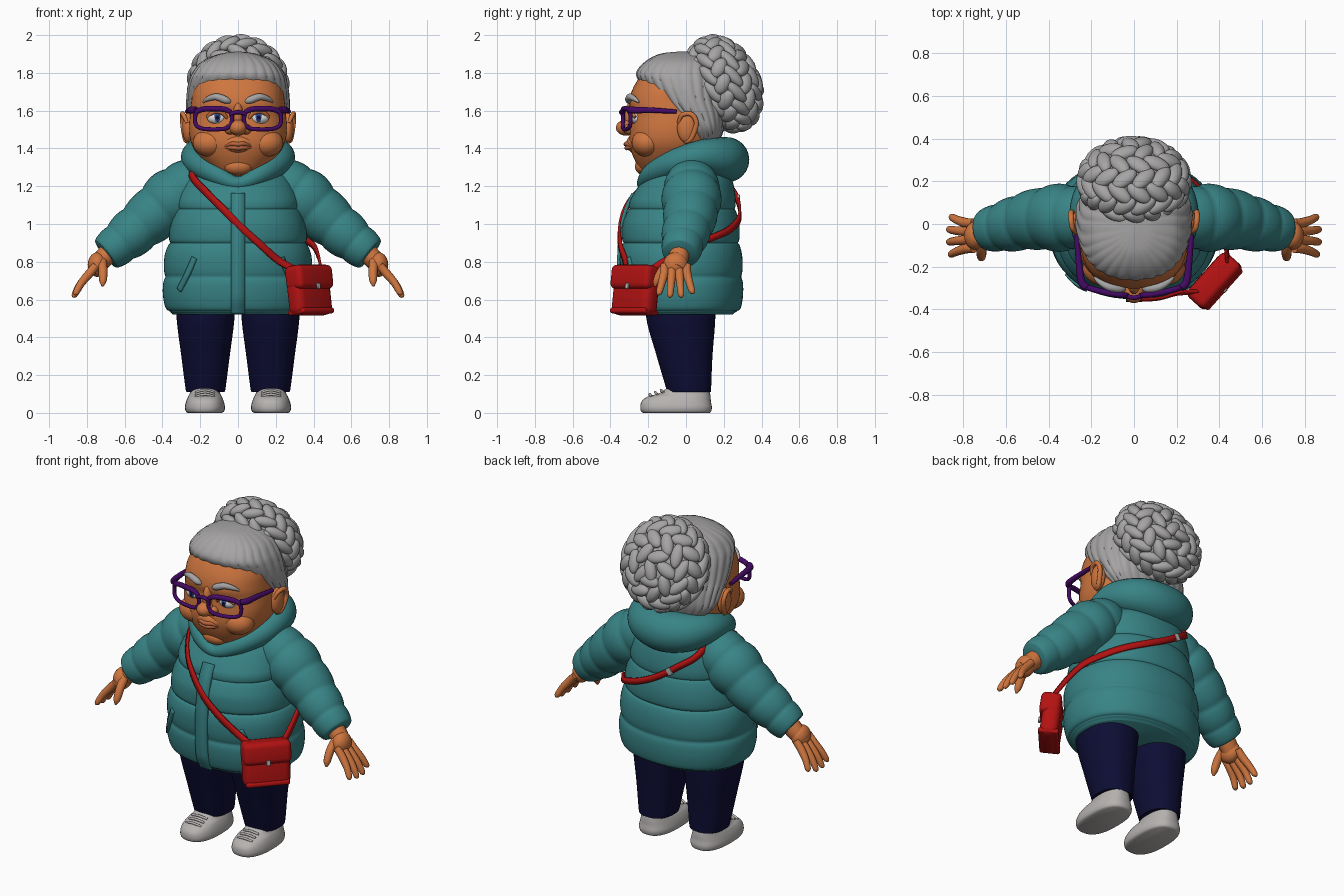
import bpy, bmesh, math
from mathutils import Vector, Matrix

if "Cube" in bpy.data.objects:
    bpy.data.objects.remove(bpy.data.objects["Cube"])

def material(name, *rgb):
    m = bpy.data.materials.new(name)
    m.use_nodes = True
    m.diffuse_color = (*rgb, 1)
    m.node_tree.nodes["Principled BSDF"].inputs["Base Color"].default_value = (*rgb, 1)
    return m

skin = material("warm skin", .62, .18, .05)
lip = material("lip", .5, .13, .045)
teal = material("teal quilt", .04, .23, .24)
grey = material("grey hair", .38, .37, .37)
pale = material("pale shoe", .47, .45, .44)
navy = material("navy cloth", .004, .004, .035)
red = material("red leather", .45, .006, .006)
purple = material("purple frame", .06, .003, .13)
white = material("eye white", .75, .75, .75)
blue = material("iris blue", .03, .07, .25)

def finish(name, bm, mat, mirror=False, angle=50):
    bmesh.ops.recalc_face_normals(bm, faces=bm.faces)
    mesh = bpy.data.meshes.new(name)
    bm.to_mesh(mesh)
    bm.free()
    mesh.materials.append(mat)
    ob = bpy.data.objects.new(name, mesh)
    bpy.context.collection.objects.link(ob)
    bpy.ops.object.select_all(action='DESELECT')
    ob.select_set(True)
    bpy.context.view_layer.objects.active = ob
    bpy.ops.object.shade_smooth_by_angle(angle=math.radians(angle))
    if mirror:
        ob.modifiers.new("Mirror", 'MIRROR').use_mirror_merge = False
    return ob

def spline(pts, steps=6, closed=False):
    """Catmull-Rom resampling of tuples of any length."""
    n, out = len(pts), []
    pick = (lambda i: pts[i % n]) if closed else (lambda i: pts[max(0, min(n - 1, i))])
    for i in range(n if closed else n - 1):
        for k in range(steps):
            t = k / steps
            out.append(tuple(b + t / 2 * (c - a + t * (2*a - 5*b + 4*c - d + t * (3*(b - c) + d - a)))
                             for a, b, c, d in zip(pick(i - 1), pick(i), pick(i + 1), pick(i + 2))))
    return out if closed else out + [tuple(pts[-1])]

def skin_rings(name, mat, rings, mirror=False, closed=False):
    bm = bmesh.new()
    vs = [[bm.verts.new(p) for p in ring] for ring in rings]
    m = len(vs[0])
    for i in range(len(vs) if closed else len(vs) - 1):
        a, b = vs[i], vs[(i + 1) % len(vs)]
        for j in range(m):
            bm.faces.new((a[j], a[(j + 1) % m], b[(j + 1) % m], b[j]))
    if not closed:
        bm.faces.new(vs[0])
        bm.faces.new(vs[-1])
    return finish(name, bm, mat, mirror)

def loft(name, mat, rows, cx=0, power=2.0, sides=48, mod=lambda a, z: 1, mirror=False):
    """Rows hold height, half width, front y, back y."""
    rings = []
    for z, rx, yf, yb in spline(rows):
        ring = []
        for j in range(sides):
            a = math.tau * j / sides
            c, s = math.cos(a), math.sin(a)
            k = mod(a, z)
            ring.append((cx + k * rx * math.copysign(abs(c) ** (2 / power), c),
                         (yf + yb) / 2 + k * (yb - yf) / 2 * math.copysign(abs(s) ** (2 / power), s), z))
        rings.append(ring)
    return skin_rings(name, mat, rings, mirror)

def tube(name, mat, path, ref=(0, 1, 0), sides=14, steps=6, puffs=0, mirror=False, closed=False):
    """Path holds x, y, z, radius."""
    pts = spline(path, steps, closed)
    n, rings = len(pts), []
    for i, p in enumerate(pts):
        nxt = pts[(i + 1) % n] if closed else pts[min(i + 1, n - 1)]
        prv = pts[i - 1] if closed else pts[max(i - 1, 0)]
        t = (Vector(nxt[:3]) - Vector(prv[:3])).normalized()
        u = t.cross(Vector(ref)).normalized()
        v = t.cross(u)
        r = p[3] * (.9 + .1 * abs(math.sin(math.pi * puffs * i / (n - 1))) ** .5 if puffs else 1)
        rings.append([Vector(p[:3]) + r * (u * math.cos(a) + v * math.sin(a))
                      for a in (math.tau * j / sides for j in range(sides))])
    return skin_rings(name, mat, rings, mirror, closed)

def ball(name, mat, centre, size, mirror=False):
    bm = bmesh.new()
    bmesh.ops.create_uvsphere(bm, u_segments=28, v_segments=18, radius=1,
                              matrix=Matrix.Translation(centre) @ Matrix.Diagonal((*size, 1)))
    return finish(name, bm, mat, mirror)

def box(name, mat, place, centre, size, bevel):
    bm = bmesh.new()
    bmesh.ops.create_cube(bm, size=1, matrix=Matrix.Translation(centre) @ Matrix.Diagonal((*size, 1)))
    bmesh.ops.bevel(bm, geom=bm.edges[:], offset=bevel, segments=4, profile=.5, affect='EDGES')
    bm.transform(place)
    return finish(name, bm, mat)

# Quilted coat body
coat = [(.52, .35, -.29, .25), (.55, .39, -.33, .295), (.7, .4, -.35, .305), (.85, .385, -.35, .295),
        (1.0, .355, -.335, .28), (1.12, .33, -.3, .265), (1.22, .295, -.24, .25),
        (1.3, .25, -.19, .23), (1.38, .17, -.12, .18)]
fine = spline([r for row in zip(coat, coat[1:]) for r in (row[0], tuple((a + b) / 2 for a, b in zip(*row)))] + [coat[-1]])
POWER = 2.2
loft("coat_body", teal, fine[::4] + [fine[-1]], power=POWER, sides=64,
     mod=lambda a, z: .95 + .055 * abs(math.sin(math.pi * (z - .54) / .18)) ** .5)

def on_coat(x, z, side, lift=.008):
    """Point on the coat at x and z; side -1 is front, 1 is back."""
    _, rx, yf, yb = min(fine, key=lambda r: abs(r[0] - z))
    depth = max(0, 1 - abs(x / rx) ** POWER) ** (1 / POWER)
    return (x, (yf + yb) / 2 + side * ((yb - yf) / 2 * depth + lift), z)

def ribbon(name, mat, pts, width, thick, mirror=False):
    bm, pairs = bmesh.new(), []
    pts = [Vector(p) for p in spline(pts)]
    for i, p in enumerate(pts):
        t = pts[min(i + 1, len(pts) - 1)] - pts[max(i - 1, 0)]
        out = p - Vector((0, 0, min(p.z, 1.15)))
        w = t.cross(out).normalized() * width / 2
        pairs.append((bm.verts.new(p - w), bm.verts.new(p + w)))
    for a, b in zip(pairs, pairs[1:]):
        bm.faces.new((a[0], a[1], b[1], b[0]))
    ob = finish(name, bm, mat, mirror)
    s = ob.modifiers.new("Solidify", 'SOLIDIFY')
    s.thickness, s.offset = thick, 0
    return ob

ribbon("zip_placket", teal, [on_coat(0, .53 + .07 * i, -1, .004) for i in range(10)], .075, .02)
ribbon("pocket_welt", teal, [on_coat(x, z, -1, .004) for x, z in ((.31, .65), (.27, .73), (.23, .82))], .03, .016, True)

# Sleeves and hood collar
tube("sleeve", teal, [(.2, .03, 1.24, .13), (.33, .03, 1.15, .16), (.47, .02, 1.03, .142),
                      (.6, -.01, .92, .122), (.7, -.03, .84, .098)], sides=32, steps=14, puffs=5, mirror=True)
half = [(.12, -.18, 1.265, .055), (.21, -.06, 1.325, .07), (.215, .08, 1.36, .085), (.13, .185, 1.35, .11)]
tube("hood_collar", teal, [(0, -.225, 1.215, .035)] + half + [(0, .215, 1.34, .12)]
     + [(-x, y, z, r) for x, y, z, r in reversed(half)], ref=(0, 0, 1), sides=24, closed=True)

# Hands
ball("palm", skin, (.745, -.055, .785), (.05, .065, .065), True)
tube("wrist", skin, [(.66, -.03, .87, .055), (.72, -.04, .81, .052), (.76, -.055, .76, .045)], mirror=True)
for i, reach in enumerate((.9, 1, 1, .85)):
    y = -.115 + .04 * i
    spread = (y + .055) * .45
    tube("finger_%d" % (i + 1), skin, [(.75, y, .78, .021), (.785, y, .74, .023),
         (.785 + .05 * reach, y + spread / 2, .74 - .06 * reach, .02),
         (.785 + .08 * reach, y + spread, .74 - .115 * reach, .016),
         (.785 + .085 * reach, y + spread, .74 - .13 * reach, .004)], mirror=True)
tube("thumb", skin, [(.72, -.08, .8, .026), (.715, -.125, .755, .024), (.715, -.155, .7, .02),
                     (.718, -.165, .67, .005)], mirror=True)

# Trousers and shoes
loft("trouser_leg", navy, [(.115, .1, -.1, .13), (.13, .106, -.105, .133), (.3, .128, -.155, .14),
                           (.5, .153, -.21, .155), (.62, .15, -.2, .15)], cx=.172, power=2.3, mirror=True)
loft("shoe", pale, [(0, .09, -.225, .125), (.008, .101, -.237, .133), (.03, .106, -.242, .137), (.06, .1, -.235, .132),
                    (.085, .09, -.205, .13), (.105, .08, -.14, .127), (.14, .075, -.09, .12)],
     cx=.175, power=2.5, mirror=True)
for i in range(3):
    y, z = -.18 + .03 * i, .098 + .011 * i
    tube("shoe_lace_%d" % (i + 1), pale, [(.125, y, z - .012, .007), (.175, y - .012, z, .007), (.225, y, z - .012, .007)], mirror=True)

# Head and face
loft("head", skin, [(1.24, .05, -.19, -.05), (1.265, .11, -.225, .03), (1.31, .165, -.257, .09), (1.37, .215, -.285, .13),
                    (1.43, .248, -.3, .15), (1.5, .26, -.298, .16), (1.58, .254, -.292, .17), (1.64, .248, -.302, .17),
                    (1.72, .235, -.28, .17), (1.8, .19, -.225, .14), (1.86, .08, -.13, .07)], power=2.4)
ball("nose_tip", skin, (0, -.318, 1.51), (.047, .053, .042))
ball("nose_bridge", skin, (0, -.288, 1.57), (.028, .04, .075))
ball("nostril", skin, (.042, -.298, 1.502), (.03, .036, .028), True)
ball("cheek", skin, (.145, -.205, 1.43), (.095, .083, .075), True)
ball("chin", skin, (0, -.225, 1.305), (.075, .045, .045))
ball("muzzle", skin, (0, -.255, 1.425), (.09, .062, .055))
for name, z, y in (("upper_lip", 1.424, -.318), ("lower_lip", 1.404, -.314)):
    tube(name, lip, [(-.075, -.283, 1.407, .004), (-.035, y + .008, z, .011), (0, y, z - .002, .012),
                     (.035, y + .008, z, .011), (.075, -.283, 1.407, .004)])
ball("eyeball", white, (.112, -.262, 1.562), (.052, .036, .034), True)
ball("iris", blue, (.11, -.285, 1.564), (.023, .015, .025), True)
ball("pupil", navy, (.11, -.293, 1.564), (.012, .01, .013), True)
tube("eyelid", skin, [(.058, -.283, 1.56, .008), (.085, -.298, 1.59, .012), (.125, -.294, 1.595, .012),
                      (.165, -.268, 1.565, .008)], mirror=True)
tube("eyebrow", grey, [(.04, -.3, 1.645, .008), (.065, -.303, 1.656, .019), (.115, -.296, 1.673, .018),
                       (.16, -.272, 1.662, .013), (.185, -.25, 1.645, .005)], mirror=True)
ball("ear", skin, (.265, .005, 1.51), (.03, .052, .08), True)
tube("ear_rim", skin, [(.27, -.04, 1.535, .009), (.288, -.02, 1.577, .012), (.295, .03, 1.58, .013),
                       (.293, .055, 1.53, .013), (.278, .025, 1.45, .014), (.265, -.01, 1.435, .008)], ref=(1, 0, 0), mirror=True)

# Glasses
rim = []
for i in range(16):
    c, s = math.cos(math.tau * i / 16), math.sin(math.tau * i / 16)
    x = .13 + .098 * math.copysign(abs(c) ** .65, c)
    rim.append((x, -.335 + .8 * x * x, 1.556 + .055 * math.copysign(abs(s) ** .65, s), .011 + .004 * max(s, 0)))
tube("glasses_rim", purple, rim, steps=3, sides=10, mirror=True, closed=True)
tube("glasses_bridge", purple, [(-.045, -.335, 1.58, .011), (0, -.345, 1.592, .011), (.045, -.335, 1.58, .011)])
tube("glasses_temple", purple, [(.222, -.298, 1.605, .017), (.246, -.27, 1.603, .018), (.258, -.18, 1.602, .015),
                                (.27, -.05, 1.595, .011)], ref=(0, 0, 1), mirror=True)

# Swept back hair
loft("swept_hair", grey, [(1.42, .18, .04, .17), (1.5, .252, -.02, .2), (1.58, .27, -.1, .21), (1.66, .272, -.175, .2),
                          (1.74, .262, -.237, .2), (1.8, .24, -.262, .19), (1.86, .19, -.215, .16),
                          (1.9, .1, -.14, .1), (1.912, .02, -.05, .01)], power=2.3, sides=160,
     mod=lambda a, z: .975 + .035 * abs(math.sin(a * 13 + math.sin(z * 9))) ** .6)

# Braided bun: woven lobes in alternating slants over a core
bm = bmesh.new()
core = Vector((.243, .178, .234))
bmesh.ops.create_icosphere(bm, subdivisions=4, radius=1, matrix=Matrix.Diagonal((*(core * .97), 1)))
for ring in range(8):
    theta = math.radians(8 + 21 * ring)
    count = max(3, round(17 * math.sin(theta)))
    for j in range(count):
        phi = math.tau * (j + .5 * (ring % 2)) / count
        d = Vector((math.sin(theta) * math.cos(phi), math.cos(theta), math.sin(theta) * math.sin(phi)))
        normal = Vector([a / b for a, b in zip(d, core)]).normalized()
        around = Vector((-math.sin(phi), 0, math.cos(phi)))
        around = (around - normal * around.dot(normal)).normalized()
        slant = math.radians(38 if ring % 2 else -38)
        along = Matrix.Rotation(slant, 3, normal) @ around
        frame = Matrix((along * .066, normal.cross(along) * .035, normal * .03)).transposed().to_4x4()
        spot = Vector([a * b for a, b in zip(d, core)])
        bmesh.ops.create_icosphere(bm, subdivisions=3, radius=1, matrix=Matrix.Translation(spot) @ frame)
for v in bm.verts:
    v.co = (v.co.x, v.co.y + .2 - .22 * v.co.z, v.co.z + 1.742)
finish("braided_bun", bm, grey)

# Shoulder bag with flap, clasp and strap
place = (Matrix.Translation((.375, -.265, .65)) @ Matrix.Rotation(math.radians(48), 4, 'Z')
         @ Matrix.Rotation(math.radians(-8), 4, 'X'))
box("bag_body", red, place, (0, 0, -.01), (.27, .105, .25), .04)
box("bag_flap", red, place, (0, -.012, .065), (.276, .118, .13), .03)
box("bag_base_trim", red, place, (0, 0, -.115), (.25, .116, .03), .012)
box("bag_clasp", pale, place, (0, -.072, .012), (.022, .012, .03), .004)
front = [(-.245, 1.26), (-.17, 1.17), (-.08, 1.08), (.02, .98), (.12, .89), (.21, .81)]
back = [(-.22, 1.24), (-.12, 1.16), (0, 1.08), (.12, 1.02), (.24, .97), (.32, .935)]
strap = ([(.3, -.32, .76)] + [on_coat(x, z, -1, .014) for x, z in reversed(front)] + [(-.235, .02, 1.36)]
         + [on_coat(x, z, 1, .014) for x, z in back] + [(.395, .04, .89), (.425, -.07, .83), (.44, -.18, .76)])
ribbon("bag_strap", red, strap, .036, .014)
buckle = Matrix.Translation(on_coat(-.08, 1.13, 1, .02)) @ Matrix.Rotation(math.radians(32), 4, 'Y')
box("strap_buckle", pale, buckle, (0, 0, 0), (.03, .014, .044), .004)
